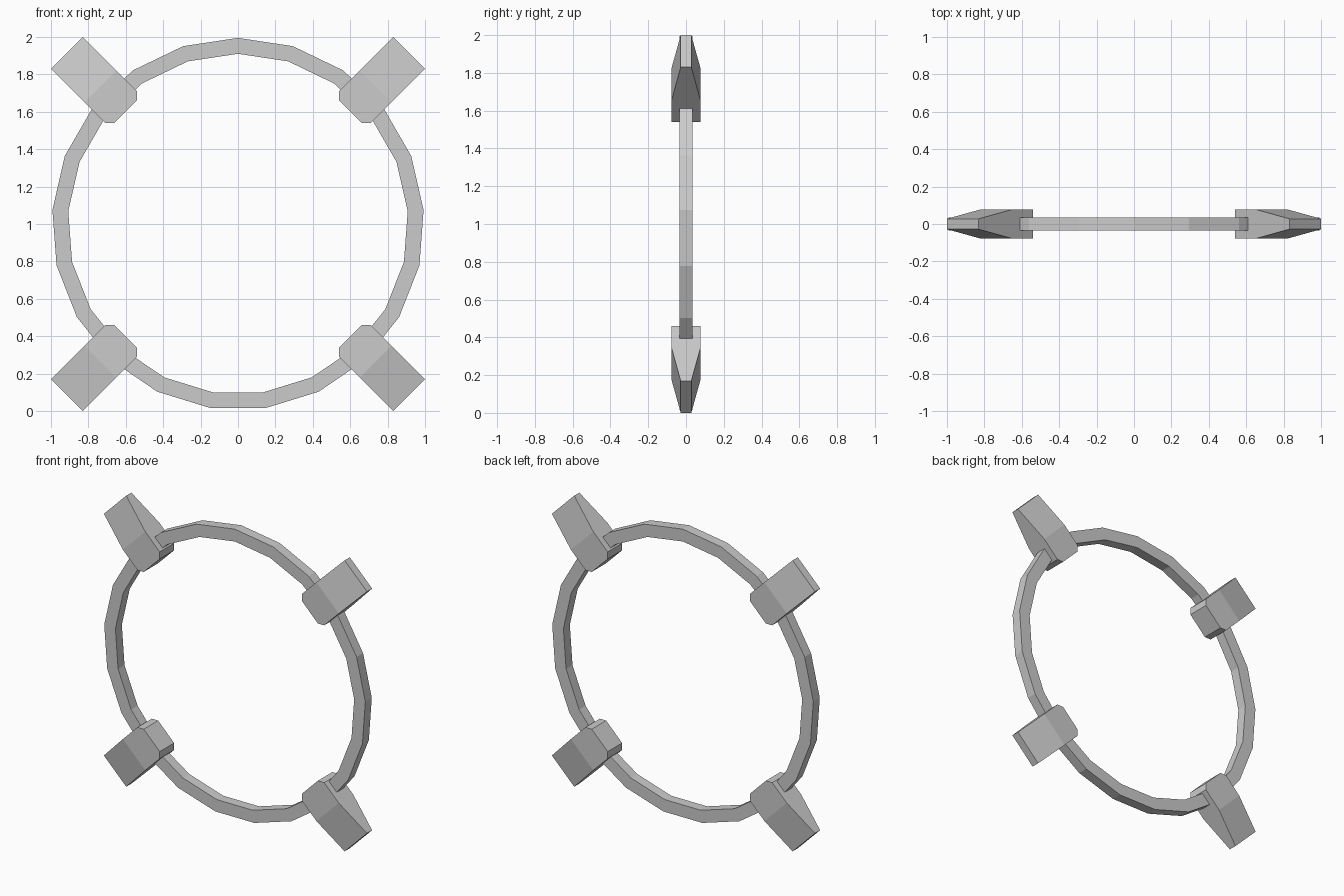
import bpy, bmesh
from math import sin, cos, tau, radians
from mathutils import Matrix

if "Cube" in bpy.data.objects:
    bpy.data.objects.remove(bpy.data.objects["Cube"])


def add_object(name, bm):
    bmesh.ops.recalc_face_normals(bm, faces=bm.faces)
    mesh = bpy.data.meshes.new(name)
    bm.to_mesh(mesh)
    bm.free()
    obj = bpy.data.objects.new(name, mesh)
    bpy.context.collection.objects.link(obj)
    return obj


CENTRE = 1.0

# 21-sided hoop with a rectangular section, one corner at the top
SIDES = 21
section = [(0.995, -0.035), (0.995, 0.035), (0.91, 0.035), (0.91, -0.035)]
bm = bmesh.new()
loops = []
for i in range(SIDES):
    a = tau * i / SIDES
    loops.append([bm.verts.new((r * sin(a), y, CENTRE + r * cos(a))) for r, y in section])
for i in range(SIDES):
    p, q = loops[i], loops[(i + 1) % SIDES]
    for j in range(4):
        k = (j + 1) % 4
        bm.faces.new((p[j], p[k], q[k], q[j]))
add_object("ring", bm)

# Four diagonal blocks: chamfered inner end, body tapering to a thin outer end
# Each station: distance from centre, half width, half thickness
stations = [(0.85, 0.086, 0.078), (0.884, 0.12, 0.078),
            (1.04, 0.12, 0.078), (1.294, 0.12, 0.028)]
for n, name in enumerate(("upper_right", "lower_right", "lower_left", "upper_left")):
    bm = bmesh.new()
    rings = [[bm.verts.new((x * w, y * t, d)) for x, y in ((-1, -1), (1, -1), (1, 1), (-1, 1))]
             for d, w, t in stations]
    for p, q in zip(rings, rings[1:]):
        for j in range(4):
            k = (j + 1) % 4
            bm.faces.new((p[j], p[k], q[k], q[j]))
    bm.faces.new(rings[0])
    bm.faces.new(rings[-1])
    turn = Matrix.Translation((0, 0, CENTRE)) @ Matrix.Rotation(radians(45 + 90 * n), 4, 'Y')
    bm.transform(turn)
    add_object(name + "_block", bm)
